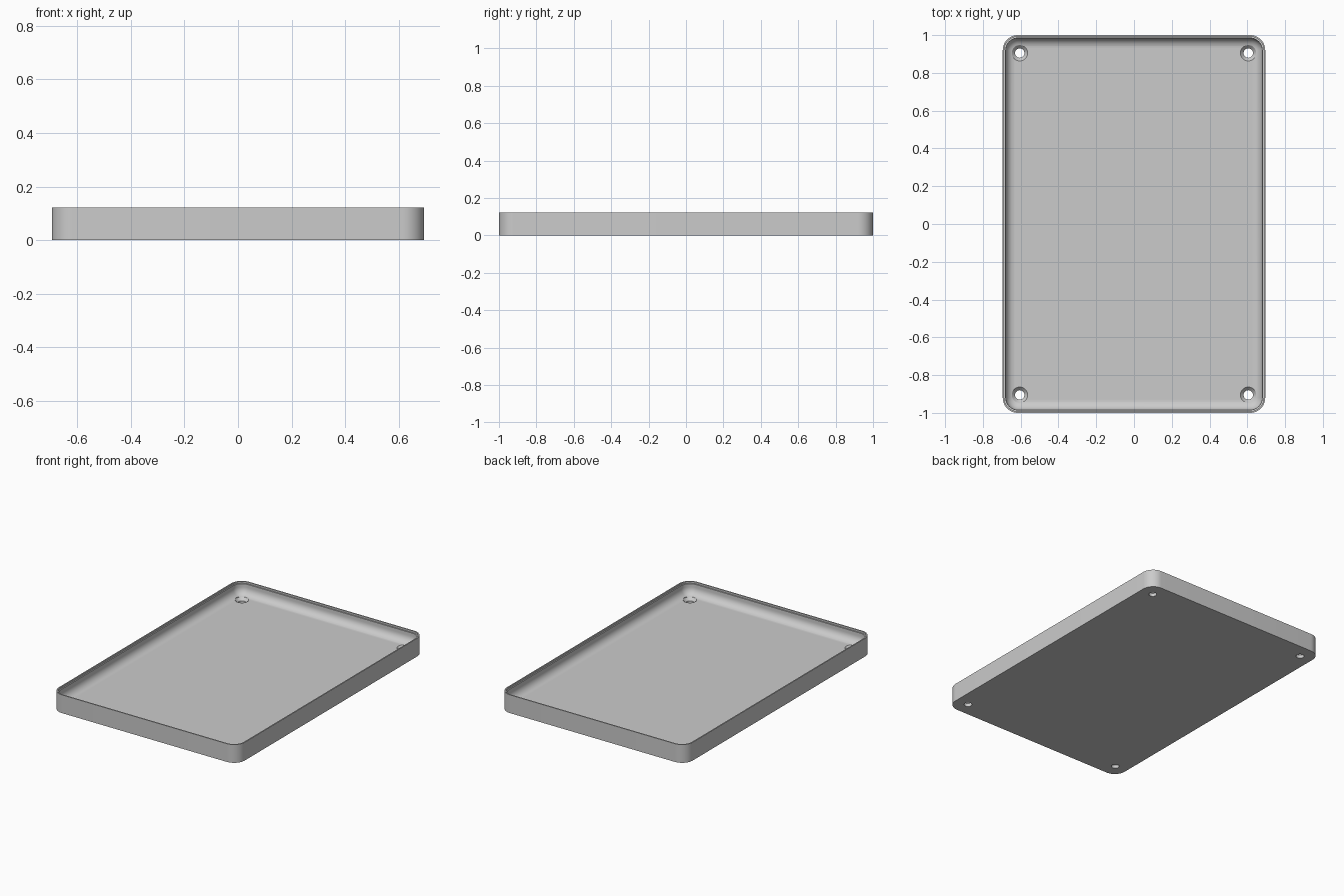
import bpy, bmesh, math

cube = bpy.data.objects.get("Cube")
if cube:
    bpy.data.objects.remove(cube, do_unlink=True)

HALF_X, HALF_Y, HEIGHT, CORNER = 0.695, 1.0, 0.123, 0.08
FLOOR, WALL, FILLET, STEPS = 0.04, 0.016, 0.05, 12

grey = bpy.data.materials.new("plain_grey")
grey.use_nodes = True
colour = (0.6, 0.6, 0.6, 1)
grey.diffuse_color = colour
grey.node_tree.nodes["Principled BSDF"].inputs["Base Color"].default_value = colour


def rounded_loop(bm, inset, z):
    """Ring of vertices around a rounded rectangle."""
    ring = []
    radius = CORNER - inset
    for quarter, (sx, sy) in enumerate([(1, 1), (-1, 1), (-1, -1), (1, -1)]):
        for i in range(STEPS + 1):
            a = math.pi / 2 * (quarter + i / STEPS)
            ring.append(bm.verts.new((sx * (HALF_X - CORNER) + radius * math.cos(a),
                                      sy * (HALF_Y - CORNER) + radius * math.sin(a), z)))
    return ring


def finish(bm, name):
    bmesh.ops.recalc_face_normals(bm, faces=bm.faces)
    mesh = bpy.data.meshes.new(name)
    bm.to_mesh(mesh)
    bm.free()
    mesh.materials.append(grey)
    obj = bpy.data.objects.new(name, mesh)
    bpy.context.collection.objects.link(obj)
    return obj


# Tray wall section: outside, stepped rim, inner wall, floor fillet
section = [(0, 0), (0, HEIGHT), (0.008, HEIGHT), (0.008, HEIGHT - 0.012),
           (WALL, HEIGHT - 0.012)]
for i in range(9):
    a = math.pi / 2 * i / 8
    section.append((WALL + FILLET * (1 - math.cos(a)),
                    FLOOR + FILLET * (1 - math.sin(a))))

bm = bmesh.new()
rings = [rounded_loop(bm, inset, z) for inset, z in section]
for low, high in zip(rings, rings[1:]):
    for i in range(len(low)):
        j = (i + 1) % len(low)
        bm.faces.new((low[i], low[j], high[j], high[i]))
bm.faces.new(rings[0])
bm.faces.new(rings[-1])
tray = finish(bm, "tray")

# Countersunk screw holes, one near each corner
bm = bmesh.new()
hole_section = [(0.025, -0.05), (0.025, 0.022), (0.042, FLOOR), (0.042, 0.1)]
for sx in (-1, 1):
    for sy in (-1, 1):
        rings = []
        for r, z in hole_section:
            rings.append([bm.verts.new((sx * 0.605 + r * math.cos(k * math.tau / 32),
                                        sy * 0.905 + r * math.sin(k * math.tau / 32), z))
                          for k in range(32)])
        for low, high in zip(rings, rings[1:]):
            for i in range(32):
                j = (i + 1) % 32
                bm.faces.new((low[i], low[j], high[j], high[i]))
        bm.faces.new(rings[0])
        bm.faces.new(rings[-1])
cutter = finish(bm, "screw_hole_cutter")

cut = tray.modifiers.new("screw_holes", 'BOOLEAN')
cut.operation = 'DIFFERENCE'
cut.solver = 'EXACT'
cut.object = cutter
bpy.context.view_layer.objects.active = tray
tray.select_set(True)
cutter.select_set(False)
bpy.ops.object.modifier_apply(modifier=cut.name)
bpy.data.objects.remove(cutter, do_unlink=True)
bpy.ops.object.shade_smooth_by_angle(angle=math.radians(30))
